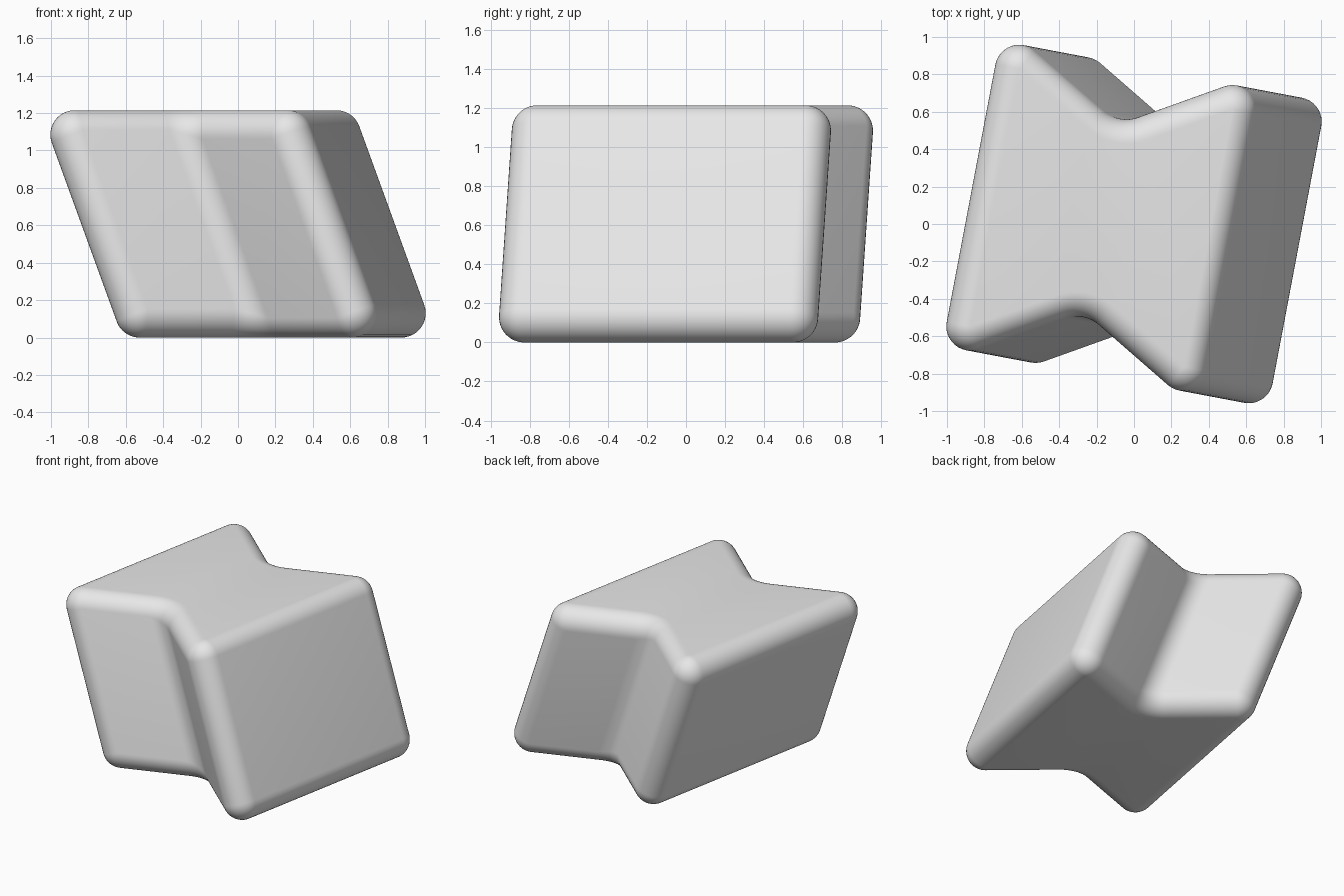
import bpy, bmesh
from math import atan2, cos, sin, radians, pi
from mathutils import Matrix, Vector

cube = bpy.data.objects.get("Cube")
if cube:
    bpy.data.objects.remove(cube)

RADIUS = 0.13                 # edge rounding
HALF_W, HALF_L, WAIST = 0.58, 0.70, 0.36
RISE = 0.955                  # height between the two rounding centres
LEAN = 0.37                   # sideways lean per unit of height
STEPS = 12

grey = bpy.data.materials.new("light grey")
grey.use_nodes = True
colour = (0.8, 0.8, 0.8, 1)
grey.diffuse_color = colour
grey.node_tree.nodes["Principled BSDF"].inputs["Base Color"].default_value = colour


def bow_tie_half():
    """Core points and outward angles: corner, rounded notch, corner."""
    wall = pi / 2 + atan2(HALF_L - WAIST, HALF_W)
    notch = 0.18 + RADIUS
    centre = Vector((0, WAIST + notch / sin(wall)))
    points = []
    for i in range(STEPS + 1):
        points.append((Vector((HALF_W, HALF_L)), wall * i / STEPS))
    for i in range(1, STEPS):
        a = wall + (pi - 2 * wall) * i / STEPS
        points.append((centre - notch * Vector((cos(a), sin(a))), a))
    # tangent points of the notch arc
    for a, at in ((wall, STEPS + 1), (pi - wall, len(points) + 1)):
        points.insert(at, (centre - notch * Vector((cos(a), sin(a))), a))
    for i in range(STEPS + 1):
        points.append((Vector((-HALF_W, HALF_L)), pi - wall + wall * i / STEPS))
    return points


half = bow_tie_half()
profile = half + [(-p, a + pi) for p, a in half]

# Each profile point gives one column: lower rounding, straight side, upper rounding
bm = bmesh.new()
columns = []
for p, a in profile:
    split = atan2(LEAN * cos(a), 1)
    column = []
    for side, start, end in ((-1, -pi / 2, split), (1, split, pi / 2)):
        core = Vector((p.x - side * LEAN * RISE / 2, p.y, RADIUS + RISE * (side + 1) / 2))
        for i in range(STEPS + 1):
            t = start + (end - start) * i / STEPS
            normal = Vector((cos(t) * cos(a), cos(t) * sin(a), sin(t)))
            column.append(bm.verts.new(core + RADIUS * normal))
    columns.append(column)

for k, column in enumerate(columns):
    after = columns[(k + 1) % len(columns)]
    for j in range(len(column) - 1):
        bm.faces.new((column[j], after[j], after[j + 1], column[j + 1]))
bmesh.ops.remove_doubles(bm, verts=bm.verts, dist=0.0001)

# Flat top and bottom
rims = [e for e in bm.edges if e.is_boundary]
bmesh.ops.holes_fill(bm, edges=rims, sides=0)
bmesh.ops.recalc_face_normals(bm, faces=bm.faces)
bmesh.ops.rotate(bm, verts=bm.verts, cent=(0, 0, 0), matrix=Matrix.Rotation(radians(-10.7), 3, "Z"))

mesh = bpy.data.meshes.new("leaning_block")
bm.to_mesh(mesh)
bm.free()
mesh.materials.append(grey)
block = bpy.data.objects.new("leaning_block", mesh)
bpy.context.collection.objects.link(block)
bpy.context.view_layer.objects.active = block
block.select_set(True)
bpy.ops.object.shade_smooth_by_angle(angle=radians(40))
